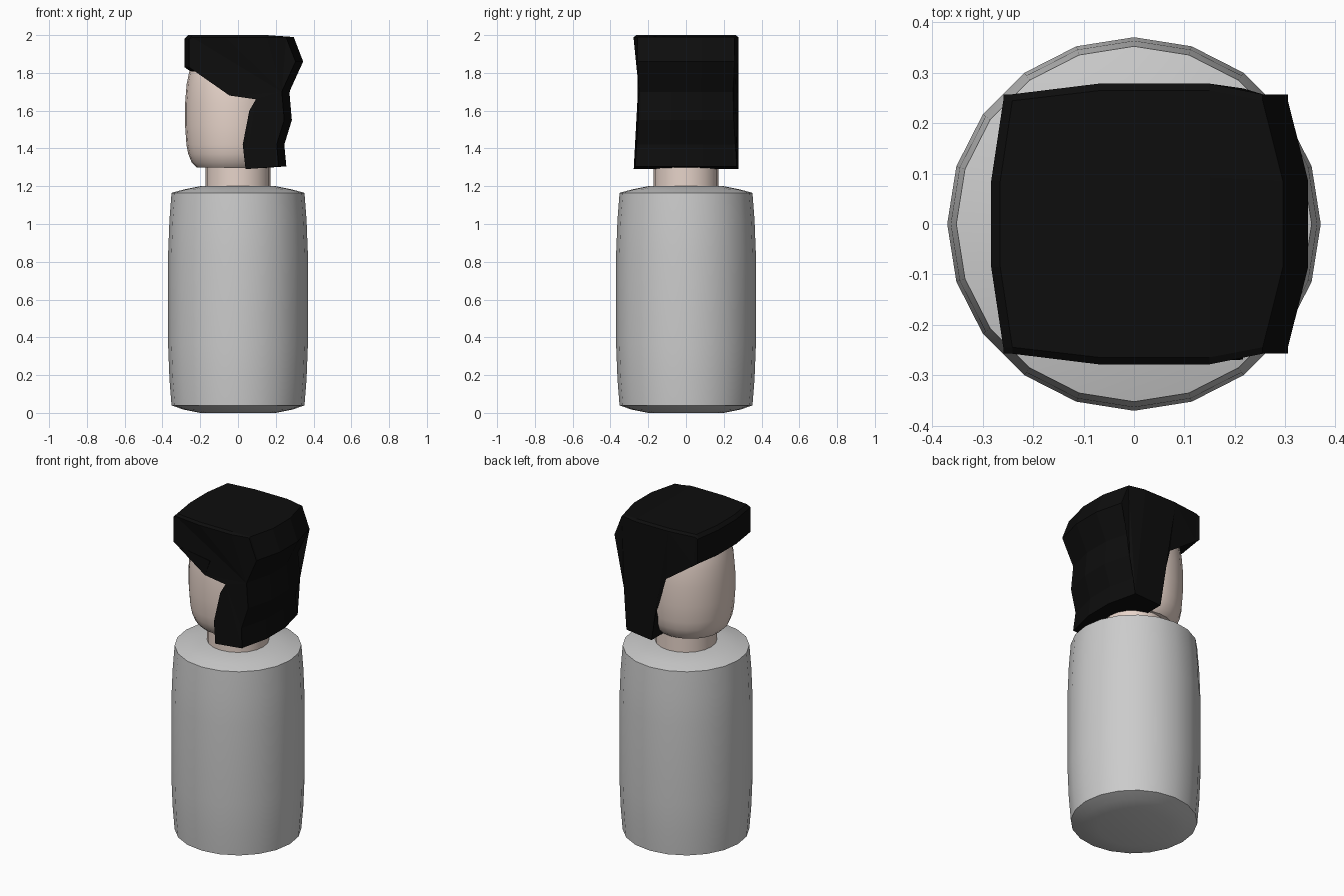
import bpy, bmesh, math

if "Cube" in bpy.data.objects:
    bpy.data.objects.remove(bpy.data.objects["Cube"])


def material(name, rgb):
    m = bpy.data.materials.new(name)
    m.diffuse_color = (*rgb, 1)
    m.use_nodes = True
    m.node_tree.nodes["Principled BSDF"].inputs["Base Color"].default_value = m.diffuse_color
    return m


def finish(name, bm, mat=None, angle=35):
    bmesh.ops.recalc_face_normals(bm, faces=bm.faces)
    me = bpy.data.meshes.new(name)
    bm.to_mesh(me)
    bm.free()
    ob = bpy.data.objects.new(name, me)
    bpy.context.collection.objects.link(ob)
    if mat:
        me.materials.append(mat)
    bpy.ops.object.select_all(action='DESELECT')
    ob.select_set(True)
    bpy.context.view_layer.objects.active = ob
    if angle:
        bpy.ops.object.shade_smooth_by_angle(angle=math.radians(angle))
    return ob


def lathe(name, profile, sides, mat=None, cx=0.0):
    # stack of rings from (radius, height) pairs, capped at both ends
    bm = bmesh.new()
    rings = []
    for r, z in profile:
        rings.append([bm.verts.new((cx + r * math.cos(math.tau * i / sides),
                                    r * math.sin(math.tau * i / sides), z))
                      for i in range(sides)])
    for a, b in zip(rings, rings[1:]):
        for i in range(sides):
            j = (i + 1) % sides
            bm.faces.new((a[i], a[j], b[j], b[i]))
    bm.faces.new(rings[0])
    bm.faces.new(rings[-1])
    return finish(name, bm, mat)


skin = material("skin", (0.80, 0.66, 0.59))
black = material("hair_black", (0.004, 0.004, 0.004))

# Barrel body with shallow domed ends
lathe("body", [(0.2, 0.0), (0.29, 0.018), (0.352, 0.04), (0.363, 0.18),
               (0.37, 0.36), (0.37, 0.84), (0.363, 1.02), (0.352, 1.165),
               (0.29, 1.182), (0.2, 1.2)], 20)

# Neck and rounded head
lathe("neck", [(0.172, 1.15), (0.172, 1.33)], 20, skin)
lathe("head", [(0.19, 1.3), (0.215, 1.325), (0.233, 1.37), (0.243, 1.42),
               (0.25, 1.52), (0.25, 1.64), (0.242, 1.74), (0.225, 1.82),
               (0.18, 1.93)], 24, skin, cx=-0.03)

# Hair: side profile (x, z) swept across y, bulging in the middle
outline = [(-0.265, 2.0), (-0.07, 2.0), (0.15, 2.0), (0.295, 1.99),
           (0.345, 1.86), (0.272, 1.7), (0.285, 1.55), (0.245, 1.42),
           (0.256, 1.305), (0.04, 1.29), (0.025, 1.42), (0.06, 1.6),
           (0.095, 1.66), (-0.045, 1.68), (-0.01, 1.775), (-0.255, 1.81),
           (-0.283, 1.83), (-0.283, 1.98)]


def half_width(x, z):
    if z > 1.8:
        w = 0.278
    else:
        w = 0.257 + 0.02 * min(1, max(0, (1.6 - z) / 0.3))
    corner = x < -0.2 or x > 0.24
    return w - (0.021 if corner and z > 1.75 else 0.008 if corner else 0)


bm = bmesh.new()
slices = []
for t in (-1, -0.95, -0.33, 0.33, 0.95, 1):
    end = abs(t) > 0.9
    row = []
    for x, z in outline:
        px = x
        if end and x > 0.24:
            px -= 0.04
        elif end and x < -0.2:
            px += 0.024
        pz = min(z, 1.988) if abs(t) == 1 else z
        row.append(bm.verts.new((px, t * half_width(x, z), pz)))
    slices.append(row)
n = len(outline)
for a, b in zip(slices, slices[1:]):
    for i in range(n):
        j = (i + 1) % n
        bm.faces.new((a[i], a[j], b[j], b[i]))
caps = [bm.faces.new(slices[0]), bm.faces.new(slices[-1])]
bmesh.ops.triangulate(bm, faces=caps)
finish("hair", bm, black, angle=0)
